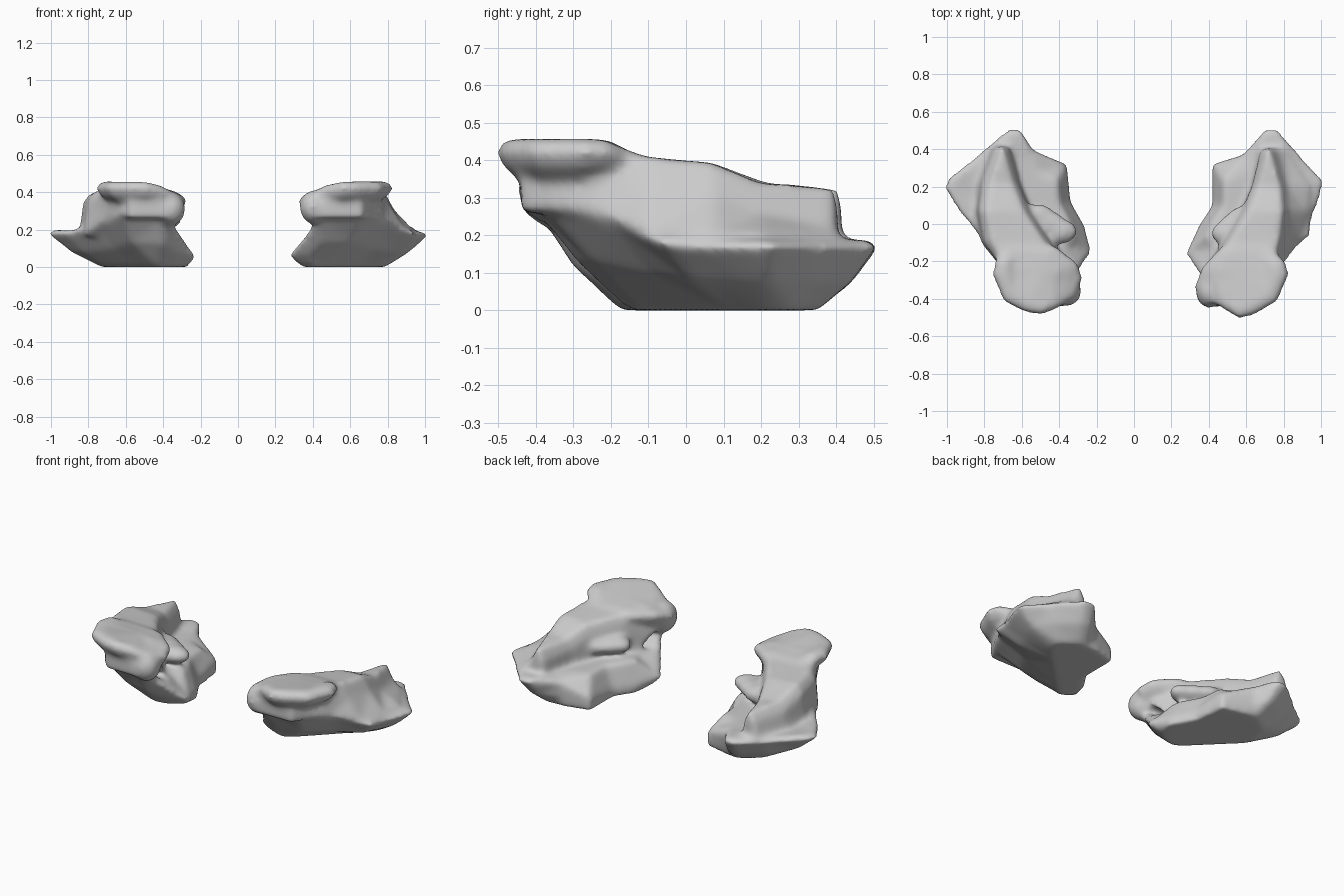
import bpy, bmesh
from mathutils import Matrix


def loft(bm, rings):
    # closed skin through rings of equal length
    rows = [[bm.verts.new(p) for p in r] for r in rings]
    n = len(rows[0])
    faces = []
    for a, b in zip(rows, rows[1:]):
        for i in range(n):
            j = (i + 1) % n
            faces.append(bm.faces.new((a[i], a[j], b[j], b[i])))
    faces.append(bm.faces.new(rows[0][::-1]))
    faces.append(bm.faces.new(rows[-1]))
    bmesh.ops.recalc_face_normals(bm, faces=faces)
    bmesh.ops.triangulate(bm, faces=faces)


def inset(ring, c, s, z):
    return [(c[0] + (p[0] - c[0]) * s, c[1] + (p[1] - c[1]) * s, z(p)) for p in ring]


def blend(a, b, t, tz):
    return [(p[0] + (q[0] - p[0]) * t, p[1] + (q[1] - p[1]) * t, p[2] + (q[2] - p[2]) * tz)
            for p, q in zip(a, b)]


def foot_point(p, c, hx, hy, diag):
    # pull a rim point in to a rounded footprint, cut diagonally at the outer front
    u, v = (p[0] - c[0]) / hx, (p[1] - c[1]) / hy
    r = max(1, (abs(u) ** 3 + abs(v) ** 3) ** (1 / 3))
    x, y = c[0] + u / r * hx, c[1] + v / r * hy
    d = max(0, x - y - diag) / 2
    return (x - d, y + d, 0.0)


def blob(bm, c, r):
    m = Matrix.Translation(c) @ Matrix.Diagonal((*r, 1))
    bmesh.ops.create_icosphere(bm, subdivisions=3, radius=1, matrix=m)


def formation(name, side, rim, foot, outer, ridge, cap, bumps):
    bm = bmesh.new()
    # flared base: flat foot, rounded belly, wide rim, sloping top
    x0, x1, diag = foot
    c = ((x0 + x1) / 2, 0.09)
    bottom = [foot_point(p, c, (x1 - x0) / 2, 0.27, diag) for p in rim]
    loft(bm, [bottom, blend(bottom, rim, 0.56, 0.44), rim,
              inset(rim, c, 0.93, lambda p: p[2] + 0.02),
              inset(rim, c, 0.6, lambda p: 0.18)])
    # raised ridge: (y, inner foot, inner top, outer top, outer foot, height)
    drop, ez = outer
    low = lambda y, z: z if y > -0.2 else 0.26
    loft(bm, [[(a, y, low(y, 0.1)), (b, y, h - 0.07), (b + 0.03, y, h - 0.01),
               (d - 0.04, y, h), (d, y, h - drop), (e, y, low(y, ez))]
              for y, a, b, d, e, h in ridge])
    # flat overhanging cap at the front
    c = (sum(p[0] for p in cap) / len(cap), sum(p[1] for p in cap) / len(cap))
    loft(bm, [inset(cap, c, s, lambda p: p[2] + dz) for s, dz in
              ((0.7, -0.065), (0.94, -0.03), (1.05, 0.01), (0.97, 0.04), (0.8, 0.05))])
    # side knobs
    for c, r in bumps:
        blob(bm, c, r)
    if side < 0:
        bmesh.ops.scale(bm, vec=(-1, 1, 1), verts=bm.verts)
        bmesh.ops.reverse_faces(bm, faces=bm.faces)
    me = bpy.data.meshes.new(name)
    bm.to_mesh(me)
    bm.free()
    ob = bpy.data.objects.new(name, me)
    bpy.context.collection.objects.link(ob)
    # fuse into one soft skin
    r = ob.modifiers.new("fuse", 'REMESH')
    r.mode = 'VOXEL'
    r.voxel_size = 0.014
    r.use_smooth_shade = True
    s = ob.modifiers.new("soften", 'SMOOTH')
    s.factor = 0.5
    s.iterations = 18
    return ob


# right rock
formation(
    "right_rock", 1,
    [(.70, .51, .17), (.77, .51, .17), (.90, .36, .17), (1.02, .23, .17), (1.0, .14, .17),
     (.96, .04, .17), (.95, -.07, .18), (.80, -.18, .22), (.68, -.41, .30), (.44, -.42, .29),
     (.35, -.28, .15), (.27, -.16, .06), (.34, -.02, .05), (.42, .10, .05), (.42, .32, .08),
     (.58, .37, .14)],
    (.31, .82, .57), (.08, .21),
    [(.405, .67, .68, .76, .80, .33), (.20, .63, .63, .82, .94, .34),
     (.07, .57, .58, .83, .93, .395), (-.10, .46, .48, .81, .89, .41),
     (-.25, .38, .42, .75, .78, .44), (-.44, .42, .45, .66, .66, .41)],
    [(.80, -.20, .41), (.82, -.27, .41), (.76, -.41, .41), (.64, -.48, .41), (.56, -.50, .41),
     (.45, -.43, .39), (.37, -.40, .35), (.33, -.34, .34), (.37, -.23, .36), (.48, -.12, .37),
     (.70, -.10, .37)],
    [((.40, -.36, .32), (.07, .09, .09)), ((.50, -.05, .25), (.09, .07, .05)),
     ((.54, -.01, .25), (.09, .07, .05)), ((.59, .03, .25), (.09, .07, .05))])

# left rock, given with x flipped
formation(
    "left_rock", -1,
    [(.61, .515, .17), (.67, .515, .17), (.82, .39, .17), (1.0, .25, .18), (1.02, .19, .18),
     (.93, .05, .18), (.83, -.07, .2), (.73, -.18, .22), (.62, -.41, .30), (.38, -.41, .28),
     (.30, -.27, .16), (.22, -.15, .05), (.26, -.02, .05), (.34, .12, .055), (.36, .32, .085),
     (.54, .40, .15)],
    (.25, .73, .62), (.05, .17),
    [(.415, .66, .67, .74, .77, .33), (.22, .60, .62, .81, .84, .34),
     (.07, .54, .56, .83, .85, .395), (-.10, .42, .45, .80, .82, .41),
     (-.25, .33, .36, .70, .70, .44), (-.44, .37, .40, .58, .58, .41)],
    [(.73, -.19, .41), (.75, -.27, .41), (.69, -.41, .41), (.58, -.465, .41), (.49, -.48, .41),
     (.40, -.44, .39), (.33, -.39, .36), (.28, -.29, .34), (.31, -.21, .36), (.43, -.12, .37),
     (.66, -.11, .37)],
    [((.36, -.36, .31), (.08, .08, .09)), ((.40, -.04, .25), (.10, .07, .05)),
     ((.46, 0, .25), (.10, .07, .05)), ((.52, .04, .25), (.10, .07, .05))])
